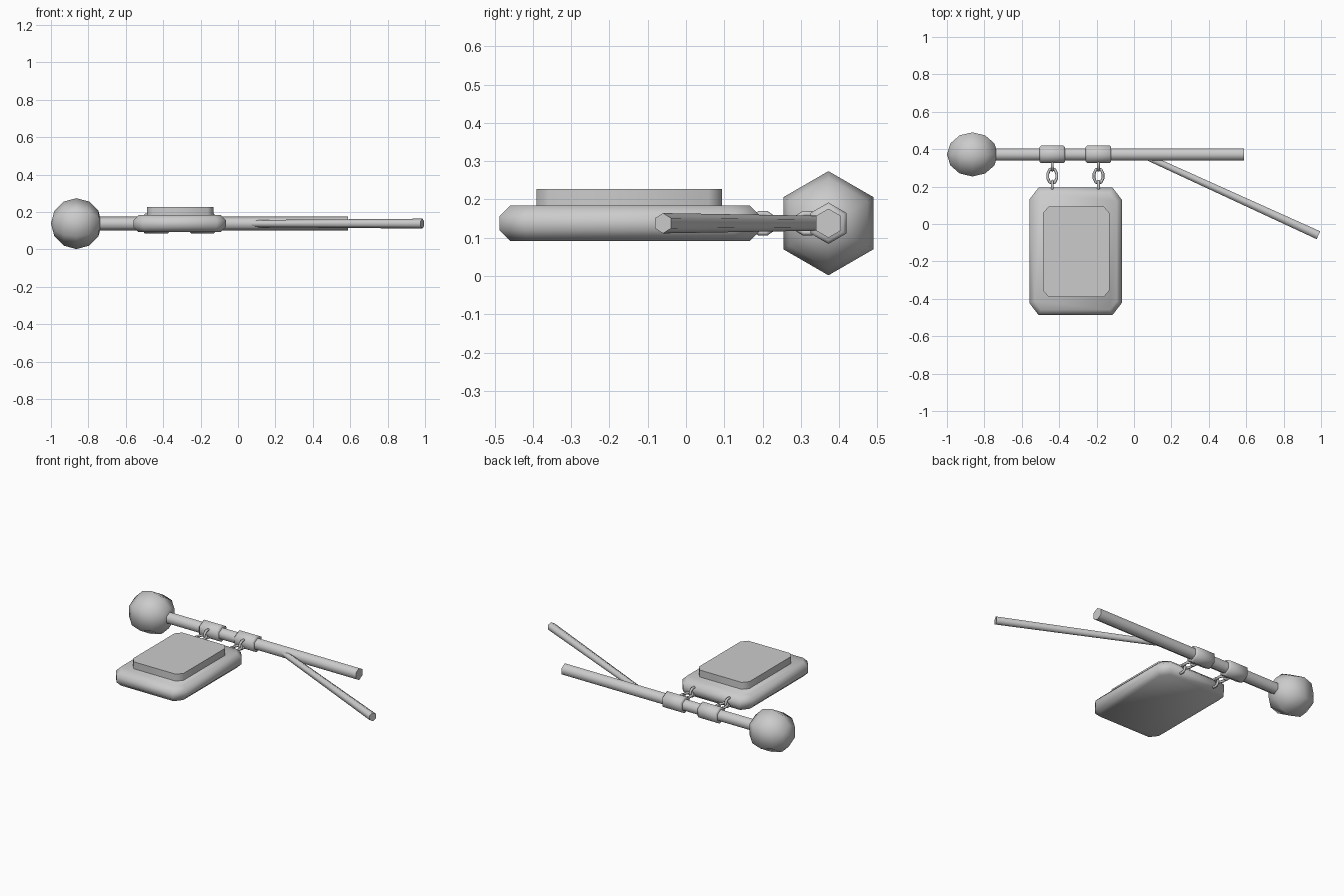
import bpy, bmesh, math
from mathutils import Matrix, Vector

if "Cube" in bpy.data.objects:
    bpy.data.objects.remove(bpy.data.objects["Cube"])

Z0 = 0.138      # common axis height
POLE_Y = 0.372


def finish(bm, name, angle=40):
    bmesh.ops.recalc_face_normals(bm, faces=bm.faces)
    me = bpy.data.meshes.new(name)
    bm.to_mesh(me)
    bm.free()
    ob = bpy.data.objects.new(name, me)
    bpy.context.collection.objects.link(ob)
    bpy.ops.object.select_all(action='DESELECT')
    ob.select_set(True)
    bpy.context.view_layer.objects.active = ob
    bpy.ops.object.shade_smooth_by_angle(angle=math.radians(angle))
    return ob


def frame(d, origin):
    # local z runs along d, local y points up
    d = Vector(d).normalized()
    up = Vector((0, 0, 1))
    m = Matrix((up.cross(d), up, d)).transposed().to_4x4()
    return Matrix.Translation(origin) @ m


def rod(name, a, b, r1, r2, bevel=0):
    # six-sided rod with a corner on top
    a, b = Vector(a), Vector(b)
    bm = bmesh.new()
    bmesh.ops.create_cone(bm, cap_ends=True, segments=6, radius1=r1, radius2=r2,
                          depth=(b - a).length, matrix=frame(b - a, (a + b) / 2))
    if bevel:
        caps = [e for e in bm.edges if abs(e.verts[0].co.x - e.verts[1].co.x) < 1e-4]
        bmesh.ops.bevel(bm, geom=caps, offset=bevel, segments=1, affect='EDGES')
    return finish(bm, name, 65)


def slab(name, x0, x1, y0, y1, z0, z1, cx, cy, bevel=0):
    # rectangle with cut corners, optionally bevelled top and bottom
    bm = bmesh.new()
    pts = [(x0 + cx, y0), (x1 - cx, y0), (x1, y0 + cy), (x1, y1 - cy),
           (x1 - cx, y1), (x0 + cx, y1), (x0, y1 - cy), (x0, y0 + cy)]
    face = bm.faces.new([bm.verts.new((x, y, z0)) for x, y in pts])
    ext = bmesh.ops.extrude_face_region(bm, geom=[face])
    top = [v for v in ext['geom'] if isinstance(v, bmesh.types.BMVert)]
    bmesh.ops.translate(bm, verts=top, vec=(0, 0, z1 - z0))
    if bevel:
        rims = [e for e in bm.edges if abs(e.verts[0].co.z - e.verts[1].co.z) < 1e-5]
        bmesh.ops.bevel(bm, geom=rims, offset=bevel, segments=1, affect='EDGES')
    return finish(bm, name, 50)


def link(name, x, y, half_len, half_width, upright, tube=0.008, n=10, k=6):
    # oval chain link, long axis along y
    bm = bmesh.new()
    rings = []
    for i in range(n):
        t = 2 * math.pi * i / n
        ring = []
        for j in range(k):
            s = 2 * math.pi * j / k
            u = (half_len - tube + tube * math.cos(s)) * math.cos(t)
            w = (half_width - tube + tube * math.cos(s)) * math.sin(t)
            h = tube * math.sin(s)
            co = (x + h, y + u, Z0 + w) if upright else (x + w, y + u, Z0 + h)
            ring.append(bm.verts.new(co))
        rings.append(ring)
    for i in range(n):
        a, b = rings[i], rings[(i + 1) % n]
        for j in range(k):
            bm.faces.new((a[j], b[j], b[(j + 1) % k], a[(j + 1) % k]))
    return finish(bm, name, 65)


# ball finial
bm = bmesh.new()
bmesh.ops.create_uvsphere(bm, u_segments=6, v_segments=6, radius=0.136,
                          matrix=frame((1, 0, 0), (-0.864, POLE_Y, Z0)))
finish(bm, "ball_finial", 65)

# pole and diagonal brace
rod("pole", (-0.80, POLE_Y, Z0), (0.588, POLE_Y, Z0), 0.038, 0.038)
rod("brace", (0.04, POLE_Y, Z0), (0.986, -0.06, Z0), 0.019, 0.0265)

# collars and chains
for side, x in (("left", -0.437), ("right", -0.19)):
    rod(f"collar_{side}", (x - 0.068, POLE_Y, Z0), (x + 0.068, POLE_Y, Z0),
        0.054, 0.054, bevel=0.008)
    link(f"chain_upper_{side}", x, 0.317, 0.038, 0.034, True)
    link(f"chain_middle_{side}", x, 0.257, 0.048, 0.033, False)
    link(f"chain_lower_{side}", x, 0.201, 0.036, 0.034, True)

# hanging sign board with raised panel
slab("sign_board", -0.56, -0.065, -0.487, 0.195, 0.092, 0.184, 0.05, 0.065, bevel=0.028)
slab("sign_panel", -0.486, -0.132, -0.391, 0.094, 0.17, 0.228, 0.03, 0.035)
